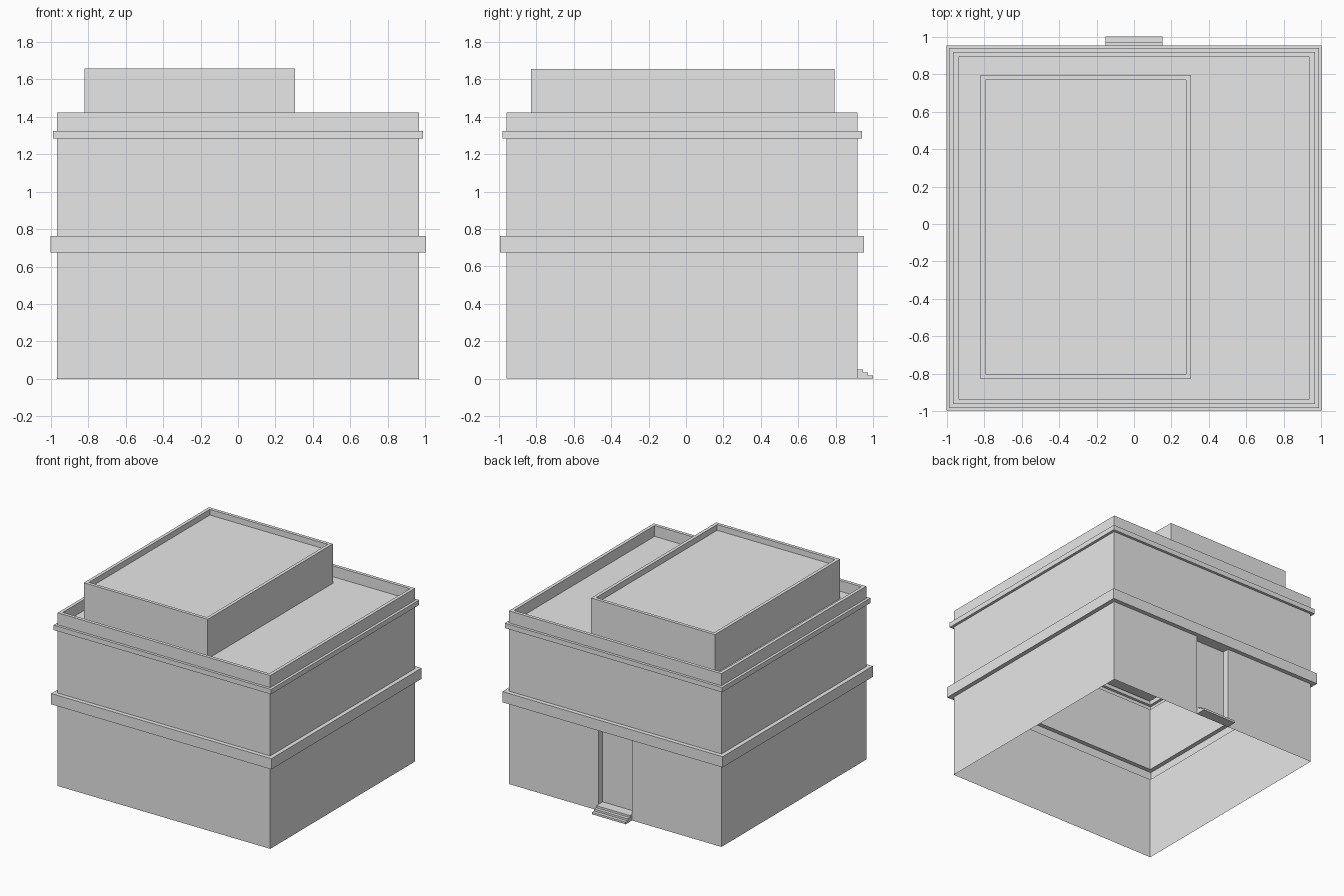
import bpy
import bmesh
from mathutils import Vector

cube = bpy.data.objects.get("Cube")
if cube:
    bpy.data.objects.remove(cube)

GREY = bpy.data.materials.new("plain grey")
GREY.use_nodes = True
GREY.diffuse_color = (0.8, 0.8, 0.8, 1)
GREY.node_tree.nodes["Principled BSDF"].inputs["Base Color"].default_value = (0.8, 0.8, 0.8, 1)


def finish(bm, name):
    mesh = bpy.data.meshes.new(name)
    bm.to_mesh(mesh)
    bm.free()
    mesh.materials.append(GREY)
    obj = bpy.data.objects.new(name, mesh)
    bpy.context.collection.objects.link(obj)
    return obj


def loft(x0, x1, y0, y1, profile):
    """Rectangular shell: each profile point is (outward offset, height); the last ring is filled."""
    bm = bmesh.new()
    previous = None
    for out, z in profile:
        corners = [(x0 - out, y0 - out), (x1 + out, y0 - out),
                   (x1 + out, y1 + out), (x0 - out, y1 + out)]
        ring = [bm.verts.new((x, y, z)) for x, y in corners]
        if previous:
            for i in range(4):
                j = (i + 1) % 4
                bm.faces.new((previous[i], previous[j], ring[j], ring[i]))
        previous = ring
    bm.faces.new(previous)
    return bm


WALL_X, FRONT, BACK = 0.965, -0.96, 0.918
DOOR, SILL, BAND = 0.153, 0.05, 0.675

# Main walls with two projecting bands, parapet and sunken roof
bm = loft(-WALL_X, WALL_X, FRONT, BACK, [
    (0, 0), (0, BAND), (0.035, BAND), (0.035, 0.763), (0, 0.763),
    (0, 1.283), (0.022, 1.283), (0.022, 1.323), (0, 1.323),
    (0, 1.422), (-0.027, 1.422), (-0.027, 1.333)])


def lower_back_faces():
    bm.normal_update()
    return [f for f in bm.faces
            if f.normal.y > 0.9 and f.calc_center_median().z < BAND]


# Doorway: slice the lower back wall, then push the door panel inwards
for point, normal in (((DOOR, 0, 0), (1, 0, 0)), ((-DOOR, 0, 0), (1, 0, 0)),
                      ((0, 0, SILL), (0, 0, 1))):
    faces = lower_back_faces()
    if normal[2]:
        faces = [f for f in faces if abs(f.calc_center_median().x) < DOOR]
    geom = set(faces)
    for f in faces:
        geom.update(f.edges)
        geom.update(f.verts)
    bmesh.ops.bisect_plane(bm, geom=list(geom), plane_co=point, plane_no=normal)
panel = [f for f in lower_back_faces()
         if abs(f.calc_center_median().x) < DOOR and f.calc_center_median().z > SILL]
pushed = bmesh.ops.extrude_face_region(bm, geom=panel)["geom"]
bmesh.ops.translate(bm, vec=Vector((0, -0.055, 0)),
                    verts=[v for v in pushed if isinstance(v, bmesh.types.BMVert)])
bmesh.ops.delete(bm, geom=[f for f in panel if f.is_valid], context="FACES")
finish(bm, "building_shell")

# Rooftop block with its own low parapet
finish(loft(-0.82, 0.305, -0.828, 0.795, [
    (0, 1.333), (0, 1.657), (-0.027, 1.657), (-0.027, 1.61)]), "rooftop_block")

# Entrance steps, extruded from a stair profile
bm = bmesh.new()
outline = [(BACK, 0), (1, 0)]
for i, y in enumerate((1, 0.972, 0.945)):
    height = SILL * (i + 1) / 3
    if i:
        outline.append((y, SILL * i / 3))
    outline.append((y, height))
outline.append((BACK, SILL))
side = bm.faces.new([bm.verts.new((-DOOR, y, z)) for y, z in outline])
moved = bmesh.ops.extrude_face_region(bm, geom=[side])["geom"]
bmesh.ops.translate(bm, vec=Vector((2 * DOOR, 0, 0)),
                    verts=[v for v in moved if isinstance(v, bmesh.types.BMVert)])
bmesh.ops.recalc_face_normals(bm, faces=bm.faces)
finish(bm, "entrance_steps")
